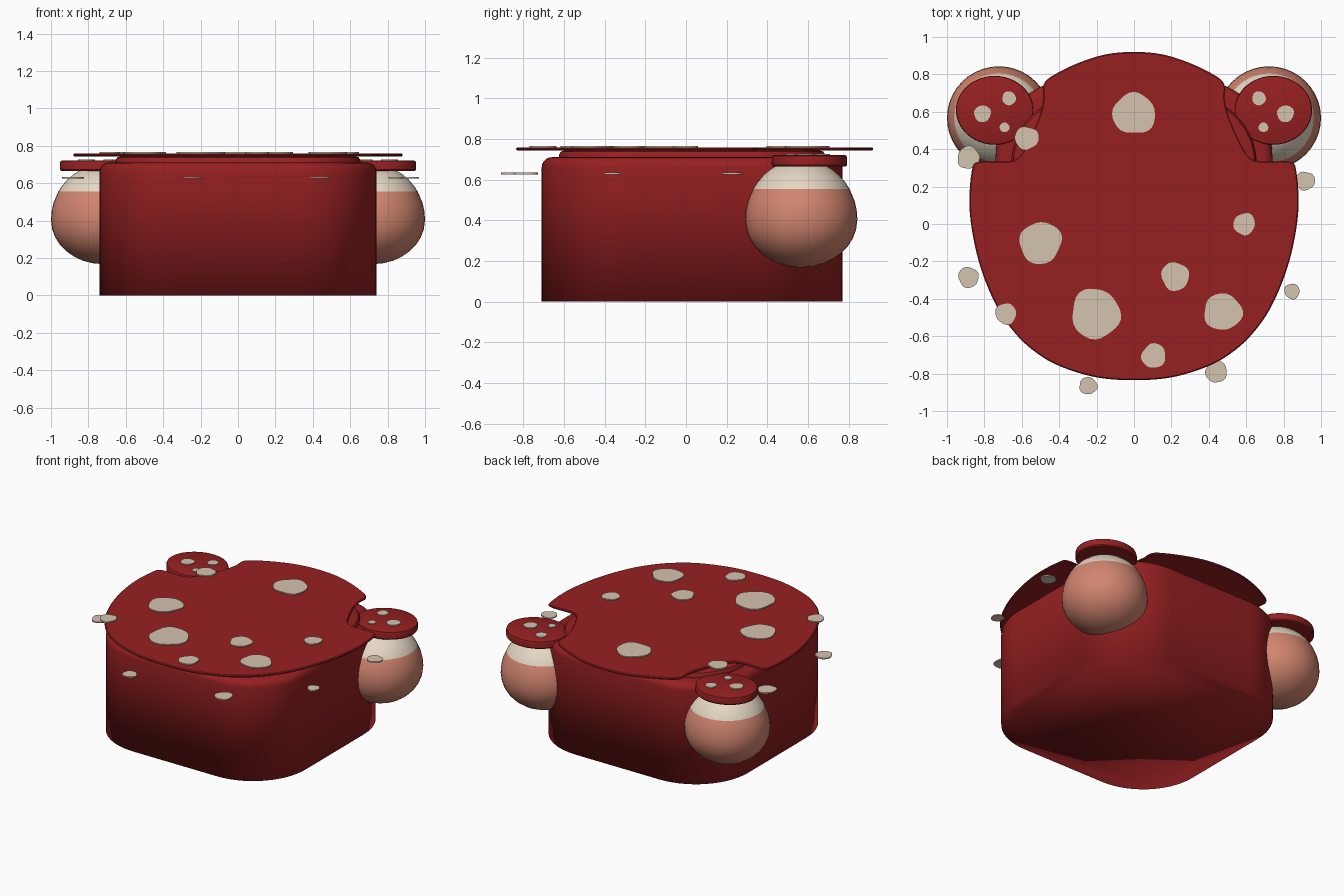
import bpy, bmesh, math
from mathutils import Vector

if "Cube" in bpy.data.objects:
    bpy.data.objects.remove(bpy.data.objects["Cube"])


def material(name, rgb):
    m = bpy.data.materials.new(name)
    m.diffuse_color = (*rgb, 1)
    m.use_nodes = True
    m.node_tree.nodes["Principled BSDF"].inputs["Base Color"].default_value = m.diffuse_color
    return m


RED = material("deep red", (0.305, 0.014, 0.015))
BEIGE = material("beige", (0.66, 0.55, 0.43))
CREAM = material("pale cream", (0.78, 0.68, 0.55))
SALMON = material("salmon", (0.64, 0.235, 0.16))


def finish(name, bm, mats, angle=35):
    bmesh.ops.recalc_face_normals(bm, faces=bm.faces)
    me = bpy.data.meshes.new(name)
    bm.to_mesh(me)
    bm.free()
    ob = bpy.data.objects.new(name, me)
    bpy.context.collection.objects.link(ob)
    for m in mats:
        me.materials.append(m)
    bpy.ops.object.select_all(action='DESELECT')
    ob.select_set(True)
    bpy.context.view_layer.objects.active = ob
    bpy.ops.object.shade_smooth_by_angle(angle=math.radians(angle))
    return ob


def stack(name, rings, mats, angle=35):
    """Skin equal-length rings of (x, y, z) points and cap both ends."""
    bm = bmesh.new()
    loops = [[bm.verts.new(p) for p in ring] for ring in rings]
    n = len(loops[0])
    for a, b in zip(loops, loops[1:]):
        for i in range(n):
            j = (i + 1) % n
            bm.faces.new((a[i], a[j], b[j], b[i]))
    bm.faces.new(loops[0])
    bm.faces.new(loops[-1])
    return finish(name, bm, mats, angle)


def rounded_square(half, r, z, cy=0.03, seg=14):
    pts = []
    for k, (sx, sy) in enumerate([(1, 1), (-1, 1), (-1, -1), (1, -1)]):
        for i in range(seg + 1):
            a = math.pi / 2 * (k + i / seg)
            pts.append((sx * (half - r) + r * math.cos(a),
                        cy + sy * (half - r) + r * math.sin(a), z))
    return pts


def smooth_closed(pts, steps=6):
    out, n = [], len(pts)
    for i in range(n):
        p0, p1, p2, p3 = (Vector(pts[(i + k) % n]) for k in (-1, 0, 1, 2))
        for s in range(steps):
            t = s / steps
            out.append(0.5 * (2 * p1 + (p2 - p0) * t
                              + (2 * p0 - 5 * p1 + 4 * p2 - p3) * t * t
                              + (3 * p1 - p0 - 3 * p2 + p3) * t ** 3))
    return out


def inset(pts, d, z):
    """Move a counter-clockwise outline inwards by d and lift it to z."""
    out, n = [], len(pts)
    for i, p in enumerate(pts):
        t = (pts[(i + 1) % n] - pts[i - 1]).normalized()
        out.append((p.x - t.y * d, p.y + t.x * d, z))
    return out


# Body: rounded block with a flat base and soft shoulder, smooth all over
body = [(0.74, 0.0), (0.74, 0.66)]
body += [(0.69 + 0.05 * math.cos(a), 0.66 + 0.05 * math.sin(a))
         for a in (math.radians(18 * k) for k in range(1, 6))]
stack("body", [rounded_square(h, 0.41 + h - 0.74, z) for h, z in body], [RED], 180)

# Collar between body and lid
collar = [(0.655, 0.70), (0.655, 0.722), (0.645, 0.738), (0.62, 0.745)]
stack("collar", [rounded_square(h, 0.36 + h - 0.65, z) for h, z in collar], [RED])

# Lid: thin plate with two notches at the back
half = [(0.2, -0.82), (0.39, -0.763), (0.52, -0.69), (0.635, -0.585),
        (0.74, -0.43), (0.83, -0.20), (0.878, 0.06), (0.868, 0.28),
        (0.83, 0.333), (0.68, 0.335), (0.615, 0.36), (0.56, 0.45),
        (0.505, 0.58), (0.485, 0.67), (0.485, 0.74), (0.44, 0.79),
        (0.3, 0.86), (0.15, 0.907)]
outline = smooth_closed([(0, -0.835)] + half + [(0, 0.92)]
                        + [(-x, y) for x, y in reversed(half)])
stack("lid", [inset(outline, d, z) for d, z in
              [(0.005, 0.743), (0, 0.747), (0, 0.754), (0.006, 0.759)]], [RED], 20)


def spot(name, x, y, z, r, seed, wobble=0.045, n=28):
    """Thin irregular pebble-shaped plate."""
    def ring(k, h):
        pts = []
        for i in range(n):
            a = math.tau * i / n
            q = r * k * (1 + wobble * math.sin(3 * a + seed * 1.7)
                         + wobble * 0.6 * math.sin(5 * a + seed * 2.9)
                         + wobble * 0.6 * math.sin(2 * a + seed * 4.1))
            pts.append((x + q * math.cos(a), y + q * math.sin(a), z + h))
        return pts
    stack(name, [ring(1, 0), ring(1, 0.008)], [BEIGE])


# Spots on the lid
for i, (x, y, r) in enumerate([
        (-0.50, -0.10, 0.112), (-0.205, -0.48, 0.132), (0.0, 0.59, 0.112),
        (0.59, 0.0, 0.058), (0.22, -0.28, 0.075), (0.475, -0.47, 0.10),
        (0.105, -0.705, 0.065), (-0.685, -0.48, 0.056), (-0.575, 0.46, 0.063)]):
    spot("lid_spot", x, y, 0.758, r, i)

# Loose spots around the rim
for i, (x, y, r) in enumerate([
        (-0.885, -0.285, 0.055), (-0.245, -0.865, 0.047), (0.44, -0.79, 0.058),
        (0.845, -0.36, 0.041), (0.915, 0.23, 0.051), (-0.885, 0.355, 0.06)]):
    spot("rim_spot", x, y, 0.626, r, i + 4)

# Side bulbs with capped tops, mirrored left and right
for s in (-1, 1):
    rows = [-89, -78, -67, -56, -45, -34, -23, -12, 0, 9, 18]
    split = math.degrees(math.asin(0.15 / 0.295))
    rows += [split, 38, 47, 56, 66, 77, 89]
    rings = []
    for deg in rows:
        e = math.radians(deg)
        rz = 0.295 if deg > 0 else 0.237
        rings.append([(s * 0.722 + 0.278 * math.cos(e) * math.cos(a),
                       0.567 + 0.276 * math.cos(e) * math.sin(a),
                       0.404 + rz * math.sin(e))
                      for a in (math.tau * i / 40 for i in range(40))])
    bulb = stack("bulb", rings, [SALMON, CREAM], 60)
    # cream band at the top of each bulb
    for f in bulb.data.polygons:
        f.material_index = int(f.center.z > 0.555)

    cap = [(0.97, 0.665), (1, 0.672), (1, 0.708), (0.985, 0.717), (0.95, 0.72)]
    stack("bulb_cap", [[(s * 0.745 + 0.207 * k * math.cos(a),
                         0.608 + 0.184 * k * math.sin(a), z)
                        for a in (math.tau * i / 48 for i in range(48))]
                       for k, z in cap], [RED])
    for i, (x, y, r) in enumerate([(0.81, 0.59, 0.045), (0.668, 0.672, 0.037),
                                   (0.692, 0.517, 0.026)]):
        spot("cap_spot", s * x, y, 0.718, r, i, 0.03, 20)
